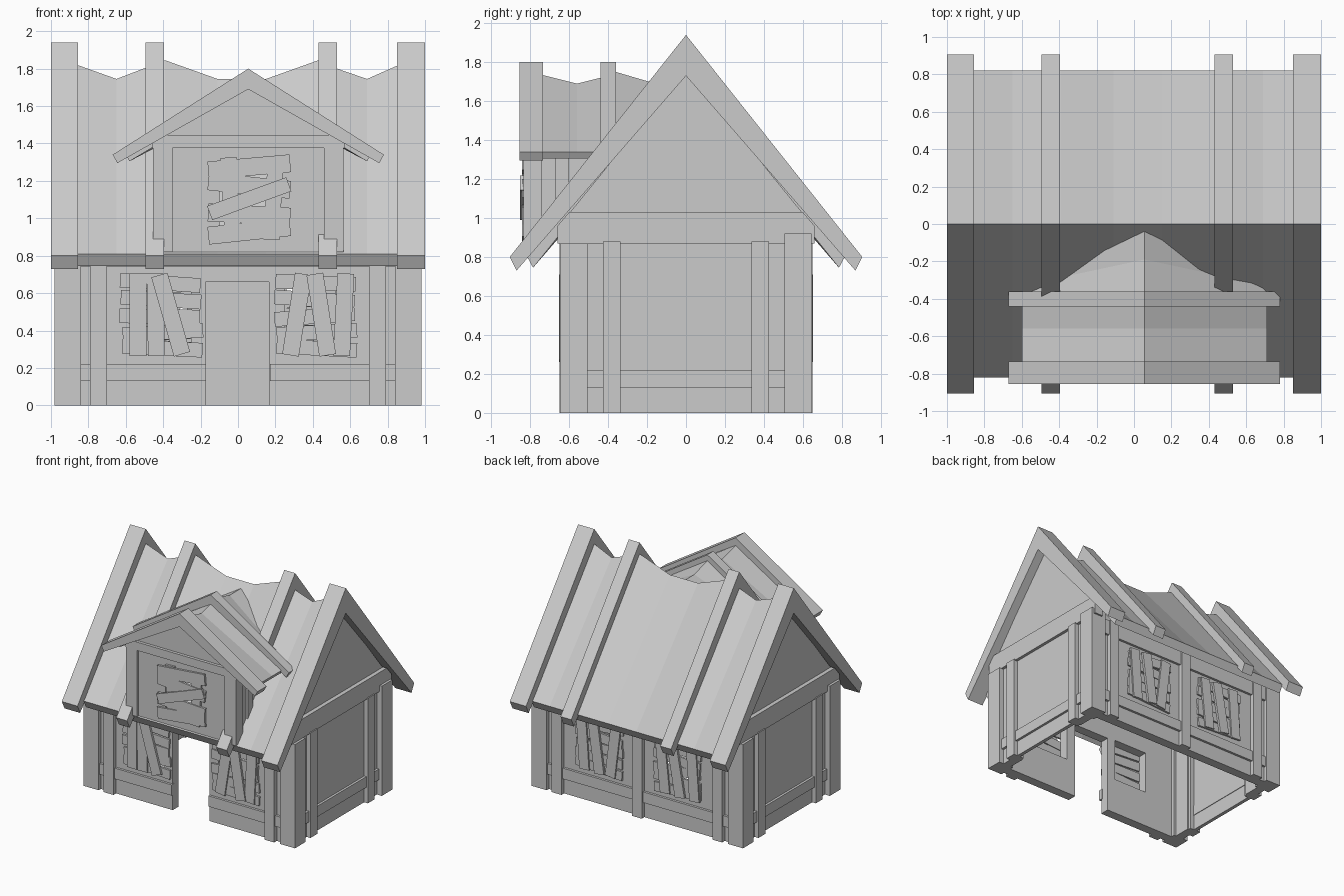
import bpy, bmesh, math, random
from mathutils import Matrix

if "Cube" in bpy.data.objects:
    bpy.data.objects.remove(bpy.data.objects["Cube"])

random.seed(4)


def make(name, bm):
    bmesh.ops.recalc_face_normals(bm, faces=bm.faces)
    me = bpy.data.meshes.new(name)
    bm.to_mesh(me)
    bm.free()
    ob = bpy.data.objects.new(name, me)
    bpy.context.collection.objects.link(ob)
    return ob


def loft(name, rings):
    """Skin between matching rings of points, with capped ends."""
    bm = bmesh.new()
    vs = [[bm.verts.new(p) for p in r] for r in rings]
    n = len(vs[0])
    for a, b in zip(vs, vs[1:]):
        for i in range(n):
            j = (i + 1) % n
            bm.faces.new((a[i], a[j], b[j], b[i]))
    bm.faces.new(vs[0])
    bm.faces.new(vs[-1])
    return make(name, bm)


def prism(name, pts, axis, a, b):
    place = (lambda t, u, v: (t, u, v)) if axis == 'x' else (lambda t, u, v: (u, t, v))
    return loft(name, [[place(t, u, v) for u, v in pts] for t in (a, b)])


def box(name, x0, x1, y0, y1, z0, z1):
    return prism(name, [(x0, z0), (x1, z0), (x1, z1), (x0, z1)], 'y', y0, y1)


def wall(name, x0, x1, z0, z1, y, thick, holes):
    """Upright wall centred on y with rectangular openings (x0, x1, z0, z1)."""
    xs = sorted({x0, x1, *[v for h in holes for v in h[:2]]})
    zs = sorted({z0, z1, *[v for h in holes for v in h[2:]]})
    bm = bmesh.new()
    for a, b in zip(xs, xs[1:]):
        for c, d in zip(zs, zs[1:]):
            if any(h[0] <= a and b <= h[1] and h[2] <= c and d <= h[3] for h in holes):
                continue
            bm.faces.new([bm.verts.new((x, y, z)) for x, z in ((a, c), (b, c), (b, d), (a, d))])
    bmesh.ops.remove_doubles(bm, verts=bm.verts, dist=1e-5)
    mod = make(name, bm).modifiers.new("thickness", 'SOLIDIFY')
    mod.thickness, mod.offset = thick, 0


def plank(name, x, y, z, w, h, deg, t=0.018):
    bm = bmesh.new()
    m = (Matrix.Translation((x, y, z)) @ Matrix.Rotation(math.radians(-deg), 4, 'Y')
         @ Matrix.Diagonal((w, t, h, 1)))
    bmesh.ops.create_cube(bm, size=1, matrix=m)
    return make(name, bm)


def boarded_window(name, cx, s, uprights):
    """Rough cross boards with leaning uprights nailed over them."""
    for z in (0.655, 0.565, 0.475, 0.39, 0.305):
        plank(name + "_cross_board", cx + random.uniform(-.01, .01), s * 0.622, z,
              0.43, 0.078, random.uniform(-5, 5))
    for dx, deg, y in uprights:
        plank(name + "_upright_board", cx + dx, s * y, 0.485, 0.09, 0.44, deg)


# Main walls with door and window openings
WZ = (0.31, 0.67)
wall("front_wall", -0.92, 0.92, 0, 0.93, -0.575, 0.08,
     [(-0.175, 0.165, 0, 0.66), (-0.57, -0.25, *WZ), (0.25, 0.57, *WZ)])
wall("back_wall", -0.92, 0.92, 0, 0.93, 0.575, 0.08,
     [(-0.52, -0.2, *WZ), (0.2, 0.52, *WZ)])
A, B = 0.634, 0.644
boarded_window("front_left_window", -0.41, -1, [(-0.125, 0, A), (-0.03, 1, A), (0.05, 16, B)])
boarded_window("front_right_window", 0.415, -1, [(-0.1, -9, A), (0.03, 9, B), (0.15, -3, A)])
boarded_window("back_left_window", -0.36, 1, [(-0.15, -4, A), (0.0, -10, B), (0.13, -6, A)])
boarded_window("back_right_window", 0.36, 1, [(-0.13, 7, A), (0.02, -8, B), (0.15, -4, A)])

# Timber frame: corner posts, studs, rails, plates and gables
for s in (-1, 1):
    def bx(name, x0, x1, y0, y1, z0, z1):
        x0, x1 = sorted((s * x0, s * x1))
        box(name, x0, x1, y0, y1, z0, z1)
    bx("side_panel", 0.905, 0.935, -0.38, 0.38, 0, 0.95)
    bx("side_rail", 0.9, 0.955, -0.52, 0.52, 0.13, 0.22)
    prism("gable_beam", [(-0.66, 0.87), (0.66, 0.87), (0.66, 0.96), (0.6, 1.03),
                         (-0.6, 1.03), (-0.66, 0.96)], 'x', s * 0.88, s * 0.96)
    prism("gable_panel", [(-0.66, 0.95), (0.66, 0.95), (0, 1.76)], 'x', s * 0.87, s * 0.925)
    for t in (-1, 1):
        y = sorted((t * 0.36, t * 0.58))
        bx("side_wall", 0.86, 0.935, *y, 0, 0.95)
        y = sorted((t * 0.505, t * 0.645))
        bx("corner_post", 0.84, 0.98, *y, 0, 0.92 if s * t > 0 else 0.87)
        y = sorted((t * 0.335, t * 0.425))
        bx("side_stud", 0.87, 0.97, *y, 0, 0.88)
        y = sorted((t * 0.59, t * 0.65))
        bx("wall_stud", 0.70, 0.79, *y, 0, 0.87)
    bx("front_rail", 0.17, 0.84, -0.635, -0.6, 0.13, 0.22)
for t in (-1, 1):
    y = sorted((t * 0.59, t * 0.635))
    box("wall_plate", -0.85, 0.85, *y, 0.74, 0.87)
box("back_rail", -0.84, 0.84, 0.6, 0.635, 0.13, 0.22)
box("back_middle_stud", -0.045, 0.045, 0.59, 0.65, 0, 0.87)

# Main roof: sagging sheet between heavy rafters
sag = [(-0.86, 1.82), (-0.65, 1.745), (-0.48, 1.81), (-0.39, 1.845), (-0.11, 1.745),
       (0.15, 1.745), (0.43, 1.845), (0.53, 1.80), (0.69, 1.745), (0.86, 1.82)]
loft("main_roof", [[(x, 0, h), (x, 0.82, 0.81), (x, 0.785, 0.745), (x, 0, h - 0.09),
                    (x, -0.785, 0.745), (x, -0.82, 0.81)] for x, h in sag])
rafter = [(0, 1.94), (0.905, 0.80), (0.87, 0.73), (0, 1.73), (-0.87, 0.73), (-0.905, 0.80)]
for a, b in ((-1, -0.855), (-0.495, -0.395), (0.43, 0.53), (0.85, 1)):
    prism("main_rafter", rafter, 'x', a, b)

# Dormer walls, posts and gable
C = 0.055
wall("dormer_front", -0.4, 0.51, 0.82, 1.4, -0.795, 0.04, [(-0.1, 0.22, 0.94, 1.28)])
for s in (-1, 1):
    prism("dormer_side", [(-0.81, 0.8), (-0.81, 1.41), (-0.32, 1.41)], 'x',
          C + s * 0.455, C + s * 0.49)
    a, b = sorted((C + s * 0.405, C + s * 0.51))
    box("dormer_post", a, b, -0.835, -0.74, 0.82, 1.38)
    a, b = sorted((C + s * 0.46, C + s * 0.505))
    box("dormer_side_stud", a, b, -0.67, -0.6, 0.95, 1.4)
prism("dormer_tie_beam", [(-0.46, 1.375), (0.57, 1.375), (0.57, 1.41), (0.51, 1.445),
                          (-0.4, 1.445), (-0.46, 1.41)], 'y', -0.835, -0.75)
prism("dormer_gable", [(C - 0.52, 1.40), (C + 0.52, 1.40), (C, 1.71)], 'y', -0.81, -0.77)

# Dormer boards
for x, deg in ((-0.04, 3), (0.19, -3)):
    plank("dormer_upright_board", x, -0.824, 1.105, 0.085, 0.44, deg)
for z, deg in ((1.275, 5), (1.175, -6), (1.02, -3), (0.93, 6)):
    plank("dormer_cross_board", 0.06, -0.832, z, 0.44, 0.095, deg)
plank("dormer_slanted_board", 0.06, -0.842, 1.105, 0.45, 0.08, 20)

# Dormer roof: sagging sheet running back into the main slope, plus two frames
sheet = [(-0.74, -0.74, 1.735), (-0.56, -0.56, 1.69), (-0.44, -0.44, 1.72),
         (-0.36, -0.37, 1.75), (-0.19, -0.33, 1.70), (-0.03, -0.29, 1.70)]
loft("dormer_roof", [[(C, yr, h), (C + 0.655, ye, 1.34), (C + 0.635, ye, 1.305), (C, yr, h - 0.05),
                      (C - 0.635, ye, 1.305), (C - 0.655, ye, 1.34)] for yr, ye, h in sheet])
frame = [(C, 1.80), (C + 0.725, 1.34), (C + 0.7, 1.295), (C, 1.69),
         (C - 0.7, 1.295), (C - 0.725, 1.34)]
prism("dormer_front_frame", frame, 'y', -0.855, -0.735)
prism("dormer_back_frame", frame, 'y', -0.44, -0.36)
